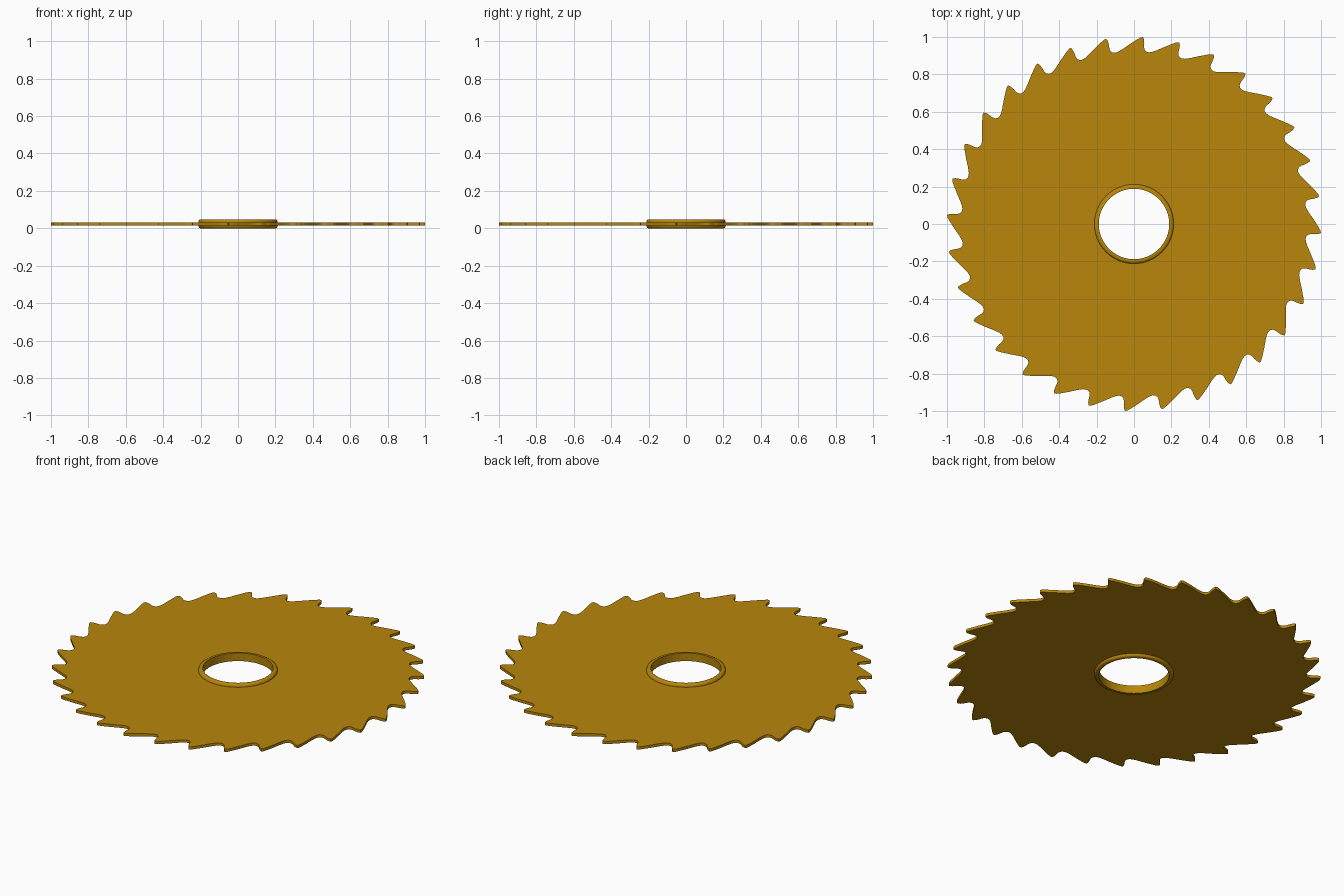
import bpy, bmesh, math

if "Cube" in bpy.data.objects:
    bpy.data.objects.remove(bpy.data.objects["Cube"])

gold = bpy.data.materials.new("dark_gold")
gold.diffuse_color = (0.479, 0.238, 0.0033, 1)
gold.use_nodes = True
gold.node_tree.nodes["Principled BSDF"].inputs["Base Color"].default_value = gold.diffuse_color

TEETH = 32
STEP = 360 / TEETH
HUB_SEGS = 96
Z_LOW, Z_HIGH = 0.0155, 0.0315

# One tooth: degrees clockwise from the tip, radius
TOOTH = [(0, 1.0), (0.35, 0.985), (0.45, 0.965), (0.45, 0.945), (0.75, 0.932),
         (1.4, 0.923), (2.2, 0.921), (3.2, 0.925), (4.6, 0.936), (7, 0.961),
         (9.5, 0.988), (10.6, 0.999)]


def finish(bm, name, angle):
    bmesh.ops.recalc_face_normals(bm, faces=bm.faces)
    me = bpy.data.meshes.new(name)
    bm.to_mesh(me)
    bm.free()
    me.materials.append(gold)
    ob = bpy.data.objects.new(name, me)
    bpy.context.collection.objects.link(ob)
    bpy.ops.object.select_all(action='DESELECT')
    ob.select_set(True)
    bpy.context.view_layer.objects.active = ob
    bpy.ops.object.shade_smooth_by_angle(angle=math.radians(angle))
    return ob


def polar(deg, r, z):
    a = math.radians(deg)
    return (r * math.cos(a), r * math.sin(a), z)


# Toothed blade: strips from the bore edge out to the tooth outline
bm = bmesh.new()
outline = [(87.19 - i * STEP - d, r) for i in range(TEETH) for d, r in TOOTH]
rings = []
for z in (Z_LOW, Z_HIGH):
    rings.append(([bm.verts.new(polar(a, 0.2, z)) for a, r in outline],
                  [bm.verts.new(polar(a, r, z)) for a, r in outline]))
(low_in, low_out), (high_in, high_out) = rings
n = len(outline)
for i in range(n):
    j = (i + 1) % n
    for a, b in ((low_in, low_out), (low_out, high_out),
                 (high_out, high_in), (high_in, low_in)):
        bm.faces.new((a[i], a[j], b[j], b[i]))
finish(bm, "saw_blade", 40)

# Hub ring with bevelled outer rims, revolved profile (radius, z)
profile = [(0.188, 0.0), (0.203, 0.0), (0.209, 0.004), (0.212, 0.011),
           (0.212, 0.036), (0.209, 0.043), (0.203, 0.047), (0.188, 0.047)]
bm = bmesh.new()
grid = [[bm.verts.new(polar(s * 360 / HUB_SEGS, r, z)) for r, z in profile]
        for s in range(HUB_SEGS)]
for s in range(HUB_SEGS):
    a, b = grid[s], grid[(s + 1) % HUB_SEGS]
    for k in range(len(profile)):
        m = (k + 1) % len(profile)
        bm.faces.new((a[k], b[k], b[m], a[m]))
finish(bm, "hub_ring", 40)
